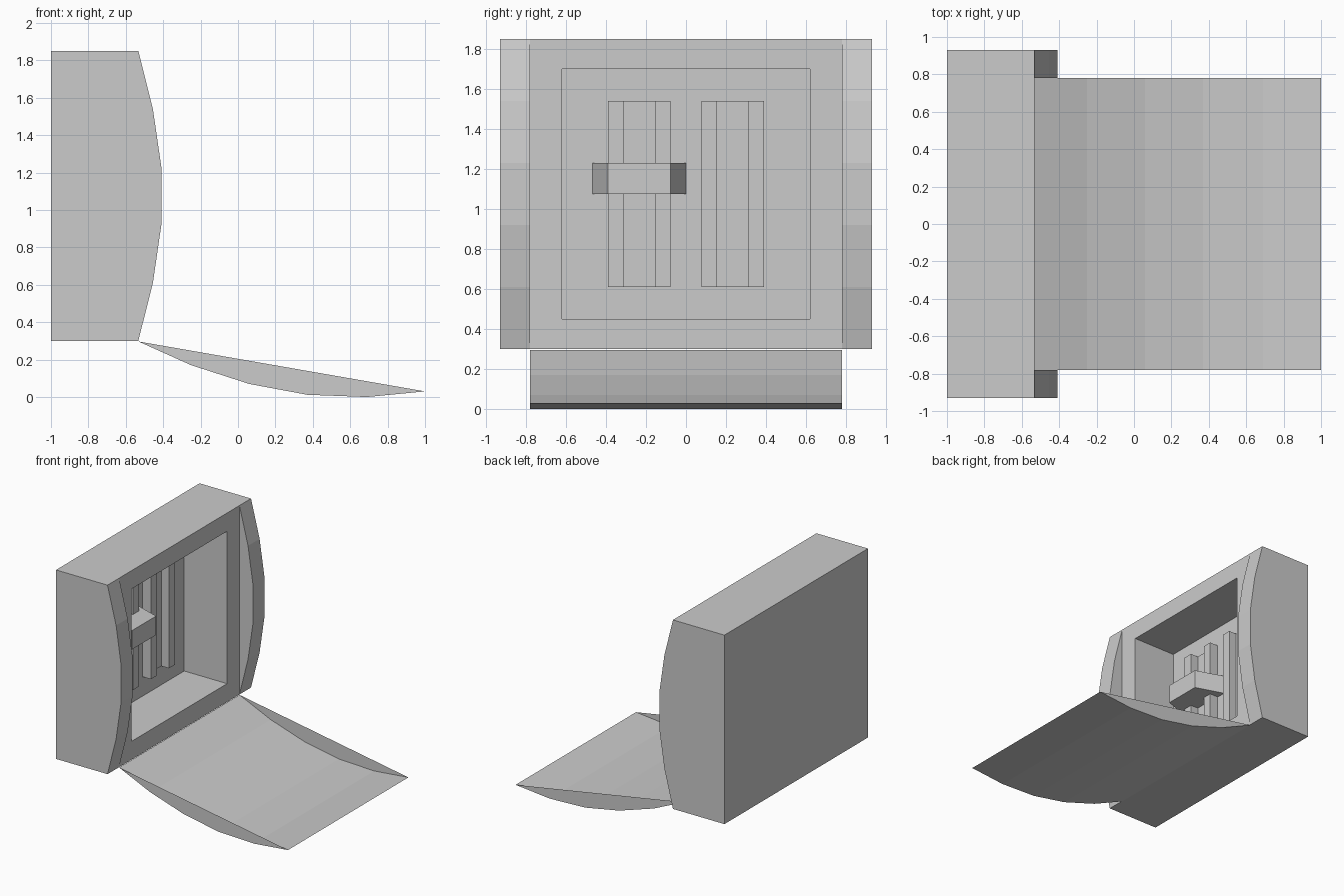
import bpy, bmesh

if "Cube" in bpy.data.objects:
    bpy.data.objects.remove(bpy.data.objects["Cube"])

grey = bpy.data.materials.new("light_grey")
grey.diffuse_color = (0.6, 0.6, 0.6, 1)
grey.use_nodes = True
grey.node_tree.nodes["Principled BSDF"].inputs["Base Color"].default_value = grey.diffuse_color


def finish(name, bm, recalc=True):
    if recalc:
        bmesh.ops.recalc_face_normals(bm, faces=bm.faces[:])
    me = bpy.data.meshes.new(name)
    bm.to_mesh(me)
    bm.free()
    me.materials.append(grey)
    ob = bpy.data.objects.new(name, me)
    bpy.context.collection.objects.link(ob)
    return ob


def loft(name, loops, cap_start=True, cap_end=True):
    """Bridge successive point loops into one surface."""
    bm = bmesh.new()
    rings = [[bm.verts.new(p) for p in loop] for loop in loops]
    n = len(rings[0])
    for a, b in zip(rings, rings[1:]):
        for i in range(n):
            j = (i + 1) % n
            bm.faces.new((a[i], a[j], b[j], b[i]))
    if cap_start:
        bm.faces.new(rings[0][::-1])
    if cap_end:
        bm.faces.new(rings[-1])
    return finish(name, bm)


def rect(x, y0, y1, z0, z1):
    return [(x, y0, z0), (x, y1, z0), (x, y1, z1), (x, y0, z1)]


def box(name, x0, x1, y0, y1, z0, z1):
    return loft(name, [rect(x0, y0, y1, z0, z1), rect(x1, y0, y1, z0, z1)])


def bowed(name, profile, y0, y1):
    """Bowed sheet along y with end caps, open along its chord."""
    bm = bmesh.new()
    a = [bm.verts.new((x, y0, z)) for x, z in profile]
    b = [bm.verts.new((x, y1, z)) for x, z in profile]
    for i in range(len(a) - 1):
        bm.faces.new((a[i], b[i], b[i + 1], a[i + 1]))
    bm.faces.new(a)
    bm.faces.new(b[::-1])
    return finish(name, bm, True)


FRONT, STEP, RAIL, BACK = -0.533, -0.688, -0.845, -0.922

# housing with stepped recess
loft("housing", [
    rect(-1, -0.93, 0.93, 0.30, 1.85),
    rect(FRONT, -0.93, 0.93, 0.30, 1.85),
    rect(FRONT, -0.62, 0.62, 0.45, 1.70),
    rect(STEP, -0.62, 0.62, 0.45, 1.70),
    rect(BACK, -0.62, 0.62, 0.45, 1.70)])

# bowed cheeks either side of the opening
cheek = [(FRONT, 0.30), (-0.455, 0.61), (-0.41, 0.92),
         (-0.41, 1.23), (-0.455, 1.54), (FRONT, 1.85)]
for side, y0 in (("left", -0.93), ("right", 0.78)):
    bowed(side + "_cheek", cheek, y0, y0 + 0.15)

# hollow door swung down onto the ground
door = [(FRONT, 0.297), (-0.25, 0.17), (0.06, 0.07),
        (0.37, 0.012), (0.69, 0.0), (1.0, 0.03)]
bowed("open_door", door, -0.78, 0.78)

# slotted rails with a thin base between each pair
for side, y in (("left", -0.39), ("right", 0.078)):
    box(side + "_outer_rail", BACK, RAIL, y, y + 0.078, 0.61, 1.54)
    box(side + "_inner_rail", BACK, RAIL, y + 0.234, y + 0.312, 0.61, 1.54)
    box(side + "_slot_base", BACK, BACK + 0.008, y + 0.078, y + 0.234, 0.61, 1.54)

# tapered lever handle
loft("lever", [rect(BACK, -0.468, 0.0, 1.075, 1.23),
               rect(STEP, -0.39, -0.078, 1.075, 1.23)])
